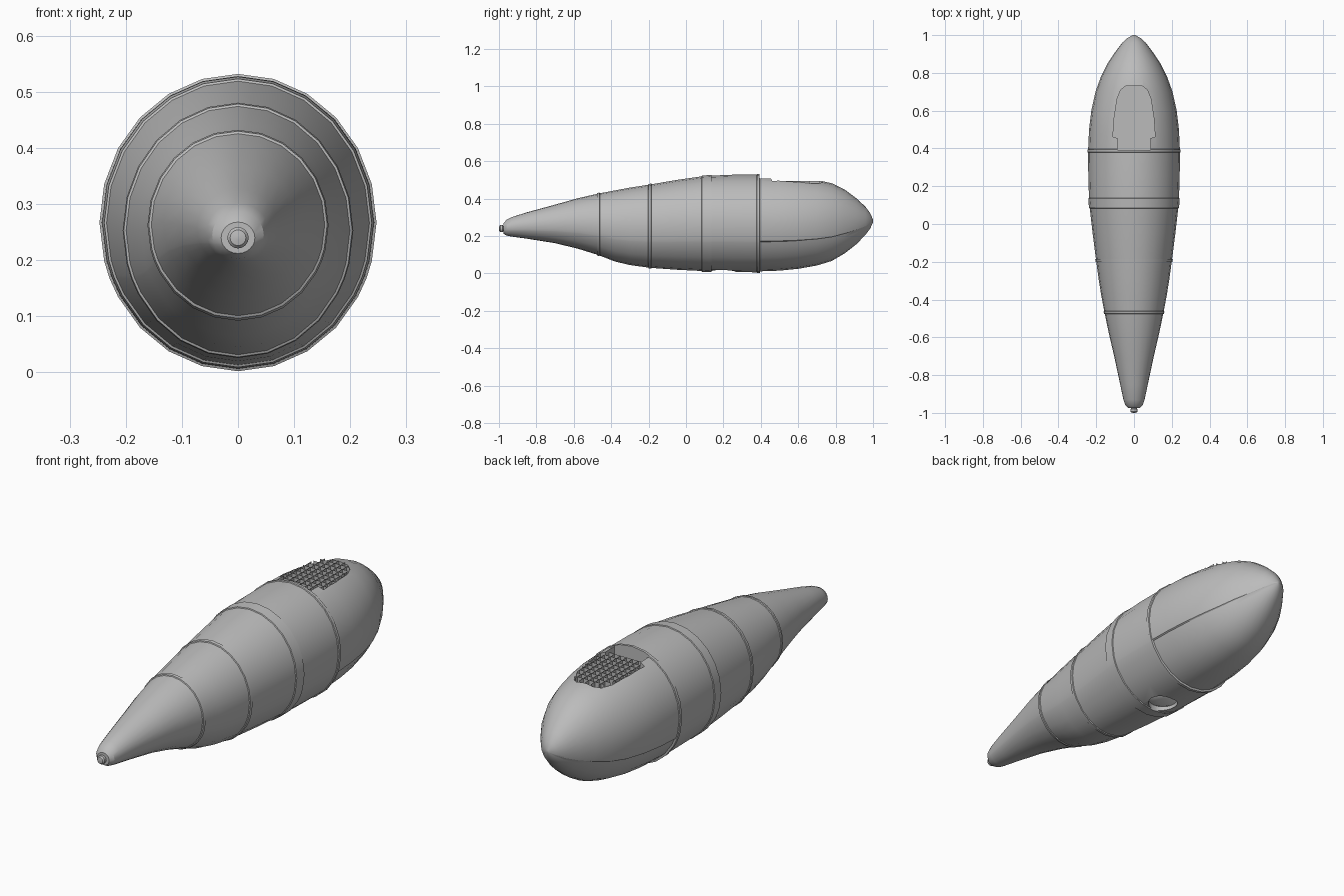
import bpy, bmesh, math

if "Cube" in bpy.data.objects:
    bpy.data.objects.remove(bpy.data.objects["Cube"])


def material(name, rgb):
    mat = bpy.data.materials.new(name)
    mat.use_nodes = True
    mat.diffuse_color = (*rgb, 1)
    mat.node_tree.nodes["Principled BSDF"].inputs["Base Color"].default_value = (*rgb, 1)
    return mat


GREY = material("hull grey", (0.5, 0.5, 0.5))
WHITE = material("lens white", (0.9, 0.9, 0.9))


def make_object(name, bm, mat, smooth=True):
    bmesh.ops.recalc_face_normals(bm, faces=bm.faces)
    mesh = bpy.data.meshes.new(name)
    bm.to_mesh(mesh)
    bm.free()
    mesh.materials.append(mat)
    obj = bpy.data.objects.new(name, mesh)
    bpy.context.collection.objects.link(obj)
    if smooth:
        smooth_shade(obj)
    return obj


def select_only(obj):
    bpy.ops.object.select_all(action='DESELECT')
    obj.select_set(True)
    bpy.context.view_layer.objects.active = obj


def smooth_shade(obj):
    select_only(obj)
    bpy.ops.object.shade_smooth_by_angle(angle=math.radians(28))


def loft(rings):
    """Skin closed rings of points and cap both ends."""
    bm = bmesh.new()
    loops = [[bm.verts.new(p) for p in ring] for ring in rings]
    for a, b in zip(loops, loops[1:]):
        for i in range(len(a)):
            j = (i + 1) % len(a)
            bm.faces.new((a[i], a[j], b[j], b[i]))
    bm.faces.new(loops[0])
    bm.faces.new(loops[-1])
    return bm


def cut(obj, cutter):
    mod = obj.modifiers.new("cut", 'BOOLEAN')
    mod.operation = 'DIFFERENCE'
    mod.solver = 'EXACT'
    mod.object = cutter
    select_only(obj)
    bpy.ops.object.modifier_apply(modifier=mod.name)
    bpy.data.objects.remove(cutter)


# Hull stations: y, half width, bottom z, top z
STATIONS = [
    (-.975, .03, .212, .268), (-.96, .046, .203, .287), (-.93, .056, .197, .302),
    (-.85, .073, .186, .327), (-.7, .105, .162, .368), (-.58, .133, .133, .402),
    (-.47, .156, .099, .427), (-.38, .173, .064, .444), (-.3, .186, .045, .459),
    (-.19, .201, .03, .476), (-.05, .219, .02, .5), (.09, .235, .013, .52),
    (.13, .238, .011, .523), (.25, .242, .008, .528), (.39, .243, .006, .528),
    (.5, .238, .01, .526), (.6, .226, .02, .516), (.7, .204, .038, .5),
    (.78, .175, .063, .482), (.85, .14, .105, .448), (.91, .1, .153, .403),
    (.96, .062, .205, .356), (.985, .034, .24, .322), (1, .006, .274, .288),
]
NOSE_Y = .395
SEAM = math.radians(22)


def section(y):
    for a, b in zip(STATIONS, STATIONS[1:]):
        if a[0] <= y <= b[0]:
            t = (y - a[0]) / (b[0] - a[0])
            return [p + (q - p) * t for p, q in zip(a[1:], b[1:])]


# Each ring has two close points at the seam, where the lower nose steps in
SEGMENTS = 24
ANGLES = sorted([2 * math.pi * i / SEGMENTS for i in range(SEGMENTS)]
                + [math.pi + SEAM + d for d in (-.012, .012)]
                + [2 * math.pi - SEAM + d for d in (-.012, .012)])


def hull_ring(y, grow=0.0, nose=False):
    w, low, high = section(y)
    mid, h = (low + high) / 2, (high - low) / 2
    ring = []
    for a in ANGLES:
        k = .98 if nose and math.sin(a) < -math.sin(SEAM) else 1
        ring.append(((w + grow) * k * math.cos(a), y, mid + (h + grow) * k * math.sin(a)))
    return ring


# Raised hoops along the hull: start, end
HOOPS = [(-.475, -.463), (-.2, -.186), (.085, .135), (.38, .394)]
RAISE = .004
rows = [(s[0], 0) for s in STATIONS if not any(a <= s[0] <= b for a, b in HOOPS)]
for a, b in HOOPS:
    rows += [(a - .002, 0), (a, RAISE), (b, RAISE), (b + .002, 0)]
hull = make_object("hull", loft([hull_ring(y, g, y > NOSE_Y) for y, g in sorted(rows)]),
                   GREY, smooth=False)

# Deck opening with a narrow neck, cut down to a floor
FLOOR, GRATE_TOP = .45, .495
OUTLINE = [(.392, .088), (.455, .088), (.46, .112), (.56, .105), (.66, .09), (.71, .07), (.73, .045)]
edge = [(x, y) for y, x in OUTLINE]
edge += [(-x, y) for x, y in reversed(edge)]
cut(hull, make_object("opening_cutter",
                      loft([[(x, y, z) for x, y in edge] for z in (FLOOR, .6)]), GREY, False))


def circle(r, y, z, n=24):
    return [(r * math.cos(2 * math.pi * i / n), y + r * math.sin(2 * math.pi * i / n), z)
            for i in range(n)]


# Round port in the belly with a pale lens
PORT_Y, PORT_R = .2, .065
cut(hull, make_object("port_cutter",
                      loft([circle(PORT_R, PORT_Y, z) for z in (-.05, .04)]), GREY, False))
smooth_shade(hull)
make_object("belly_lens", loft([circle(PORT_R * k, PORT_Y, z)
                                for k, z in ((.99, .041), (.97, .034), (.7, .026), (.3, .022))]), WHITE)


# Grating of thin crossed sheets
def opening_half_width(y):
    for (y0, x0), (y1, x1) in zip(OUTLINE, OUTLINE[1:]):
        if y0 <= y <= y1:
            return x0 + (x1 - x0) * (y - y0) / (y1 - y0)
    return 0


bm = bmesh.new()


def sheet(p, q):
    bm.faces.new([bm.verts.new((*xy, z)) for xy, z in
                  ((p, FLOOR), (q, FLOOR), (q, GRATE_TOP), (p, GRATE_TOP))])


PITCH = .03
for i in range(10):
    y = .43 + PITCH * i
    w = opening_half_width(y)
    sheet((-w, y), (w, y))
for i in range(-3, 4):
    x = PITCH * i
    inside = [.43 + .005 * k for k in range(61) if opening_half_width(.43 + .005 * k) >= abs(x)]
    sheet((x, inside[0]), (x, inside[-1]))
make_object("deck_grating", bm, GREY, smooth=False)

# Tail nub: radius, y
NUB = [(.004, -1), (.014, -.998), (.019, -.992), (.019, -.98), (.015, -.978), (.015, -.96)]
make_object("tail_nub", loft([[(x, y, z + .24) for x, _, z in
                               [(p[0], 0, p[1]) for p in circle(r, 0, 0, 16)]]
                              for r, y in NUB]), GREY)
